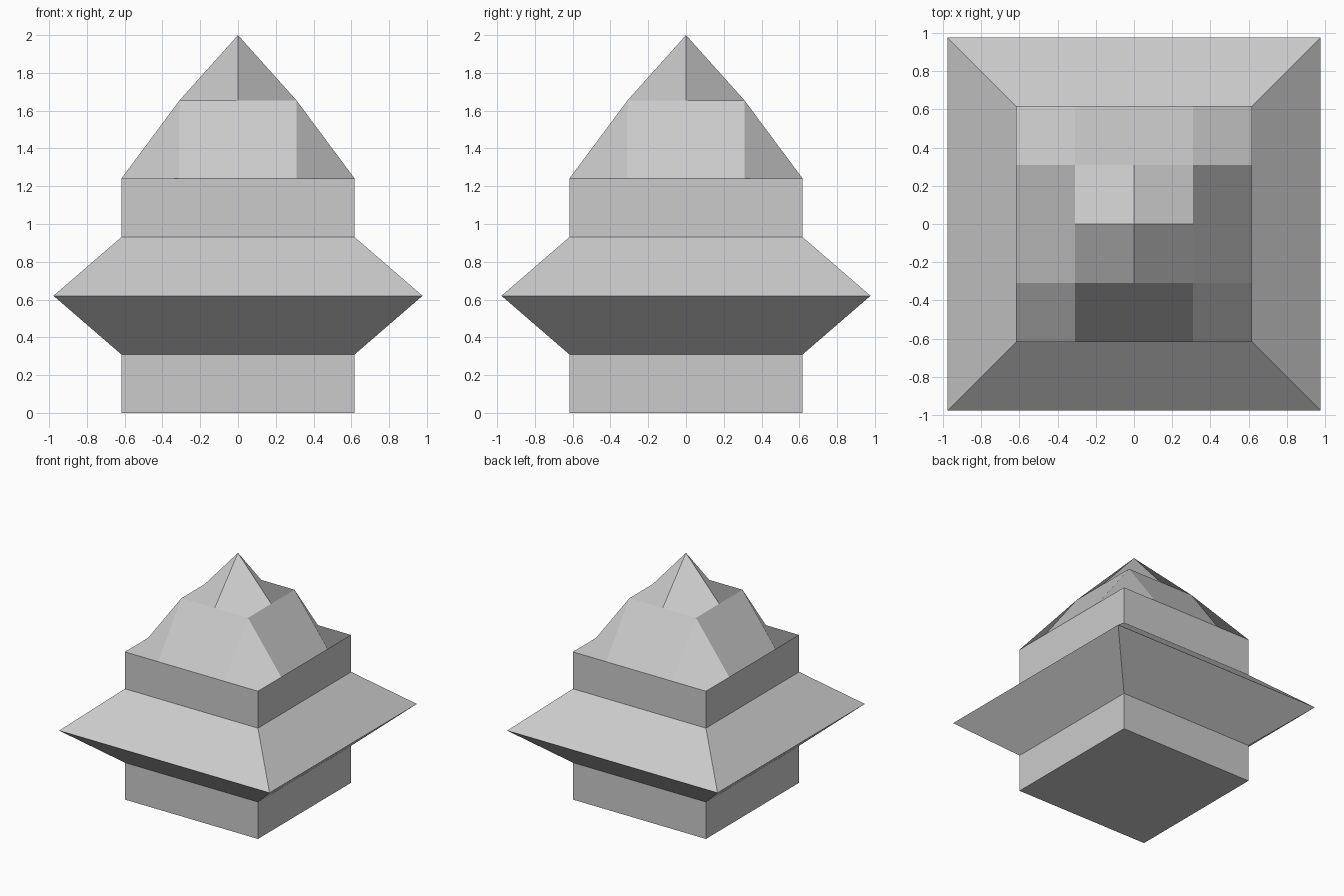
import bpy
import bmesh

cube = bpy.data.objects.get("Cube")
if cube:
    bpy.data.objects.remove(cube, do_unlink=True)

# One plain stone colour
GREY = (0.6, 0.6, 0.6, 1.0)
stone = bpy.data.materials.new("light grey")
stone.use_nodes = True
stone.diffuse_color = GREY
stone.node_tree.nodes["Principled BSDF"].inputs["Base Color"].default_value = GREY

WALL = 0.618    # half width of the walls
EAVE = 0.977    # half width of the flared skirt
STEP = 0.31     # height of each storey
ROOF_HEIGHTS = (2.0, 1.655, 4 * STEP)   # from the peak outward, ring by ring


def add_object(name, bm):
    mesh = bpy.data.meshes.new(name)
    bm.to_mesh(mesh)
    bm.free()
    mesh.materials.append(stone)
    obj = bpy.data.objects.new(name, mesh)
    bpy.context.collection.objects.link(obj)
    return obj


def square_ring(bm, half, z):
    corners = ((-1, -1), (1, -1), (1, 1), (-1, 1))
    return [bm.verts.new((half * x, half * y, z)) for x, y in corners]


# Body: square storeys with a flared skirt in the middle
bm = bmesh.new()
widths = (WALL, WALL, EAVE, WALL, WALL)
rings = [square_ring(bm, w, i * STEP) for i, w in enumerate(widths)]
bm.faces.new(reversed(rings[0]))
for low, high in zip(rings, rings[1:]):
    for k in range(4):
        n = (k + 1) % 4
        bm.faces.new((low[k], low[n], high[n], high[k]))
add_object("body", bm)

# Roof: a coarse square grid lifted to a peak, every cell split the same way
bm = bmesh.new()
cells = range(-2, 3)
grid = {(i, j): bm.verts.new((i * WALL / 2, j * WALL / 2,
                              ROOF_HEIGHTS[max(abs(i), abs(j))]))
        for i in cells for j in cells}
for i in range(-2, 2):
    for j in range(-2, 2):
        bm.faces.new((grid[i, j + 1], grid[i, j],
                      grid[i + 1, j], grid[i + 1, j + 1]))
add_object("faceted_roof", bm)
